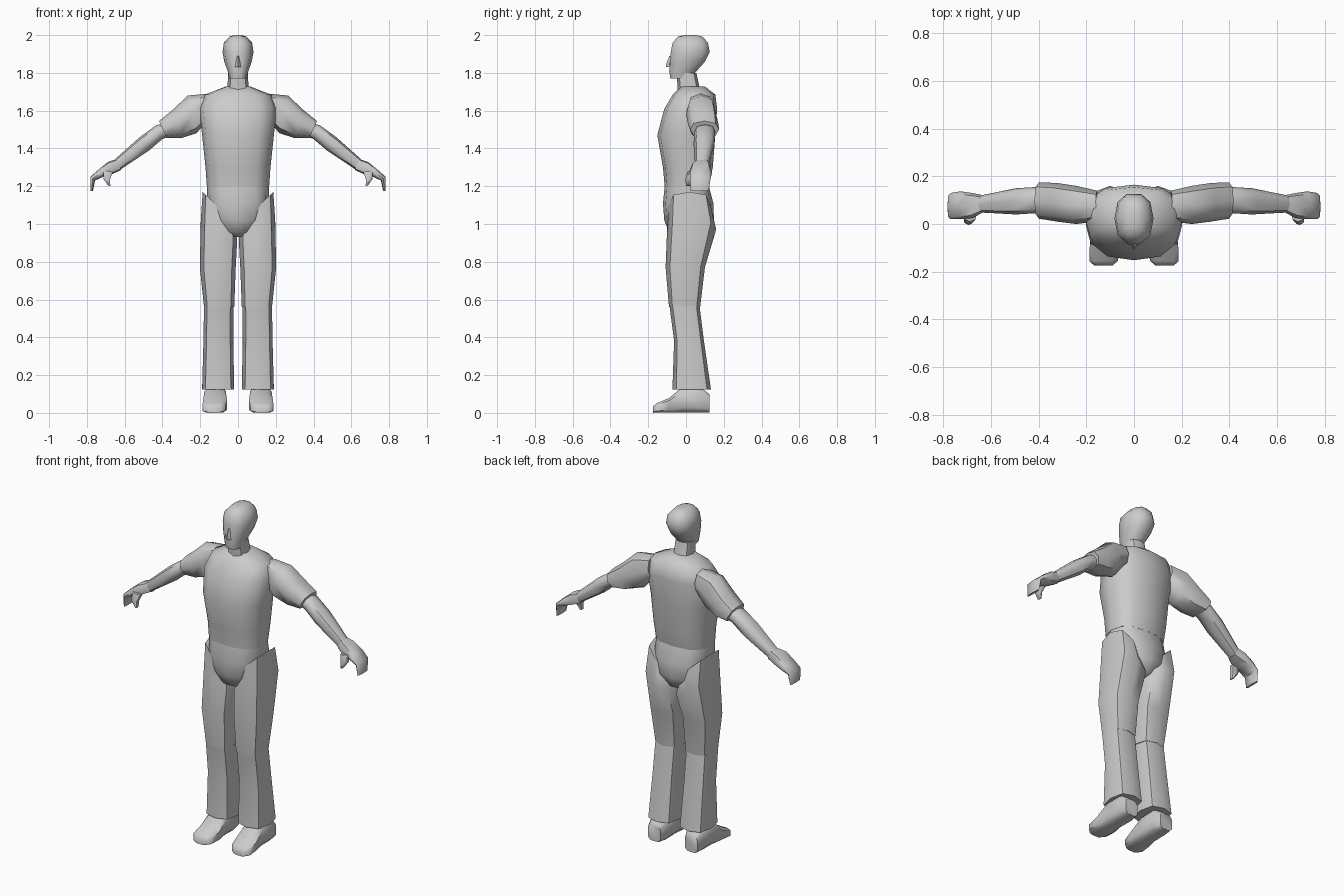
import bpy, bmesh, math
from mathutils import Vector

if "Cube" in bpy.data.objects:
    bpy.data.objects.remove(bpy.data.objects["Cube"])

grey = bpy.data.materials.new("plain grey")
grey.diffuse_color = (0.6, 0.6, 0.6, 1)
grey.use_nodes = True
grey.node_tree.nodes["Principled BSDF"].inputs["Base Color"].default_value = grey.diffuse_color


# Section helpers: each returns (centre, first half axis, second half axis)
def flat(x0, x1, y0, y1, z, tilt=0.0):
    """Horizontal section; tilt raises its +x side."""
    return (Vector(((x0 + x1) / 2, (y0 + y1) / 2, z)),
            Vector(((x1 - x0) / 2, 0, tilt)), Vector((0, (y1 - y0) / 2, 0)))


def centred(w, y0, y1, z):
    return flat(-w, w, y0, y1, z)


def across(xt, zt, xb, zb, y0, y1):
    """Limb section between an upper and a lower point, y0 to y1 deep."""
    return (Vector(((xt + xb) / 2, (y0 + y1) / 2, (zt + zb) / 2)),
            Vector((0, (y1 - y0) / 2, 0)),
            Vector(((xt - xb) / 2, 0, (zt - zb) / 2)))


def upright(x0, x1, z1, y):
    """Section facing y, resting on the ground."""
    return (Vector(((x0 + x1) / 2, y, z1 / 2)),
            Vector(((x1 - x0) / 2, 0, 0)), Vector((0, 0, z1 / 2)))


def loft(name, sections, n=8, power=2.4, side=1, turn=0.0):
    bm = bmesh.new()
    rings = []
    for c, u, v in sections:
        ring = []
        for i in range(n):
            a = 2 * math.pi * i / n + turn
            ca, sa = math.cos(a), math.sin(a)
            p = (c + u * math.copysign(abs(ca) ** (2 / power), ca)
                 + v * math.copysign(abs(sa) ** (2 / power), sa))
            ring.append(bm.verts.new((p.x * side, p.y, p.z)))
        rings.append(ring)
    for a, b in zip(rings, rings[1:]):
        for i in range(n):
            j = (i + 1) % n
            bm.faces.new((a[i], a[j], b[j], b[i]))
    bm.faces.new(rings[0])
    bm.faces.new(rings[-1])
    bmesh.ops.recalc_face_normals(bm, faces=bm.faces)
    me = bpy.data.meshes.new(name)
    bm.to_mesh(me)
    bm.free()
    me.materials.append(grey)
    me.shade_smooth()
    me.set_sharp_from_angle(angle=math.radians(52))
    ob = bpy.data.objects.new(name, me)
    bpy.context.collection.objects.link(ob)
    return ob


# Head, nose and neck
loft("head", [centred(.045, -.085, .02, 1.77), centred(.055, -.092, .06, 1.81),
              centred(.073, -.088, .105, 1.86), centred(.082, -.085, .13, 1.91),
              centred(.075, -.075, .12, 1.96), centred(.045, -.045, .09, 1.992),
              centred(.02, -.01, .055, 2.0)], n=10)
loft("nose", [centred(.016, -.105, -.07, 1.83), centred(.013, -.106, -.07, 1.845),
              centred(.006, -.088, -.07, 1.89)], n=4)
loft("neck", [centred(.06, -.045, .09, 1.67), centred(.055, -.045, .07, 1.73),
              centred(.053, -.05, .055, 1.80)])

# Shirt body
loft("torso", [centred(.165, -.113, .122, 1.20), centred(.172, -.122, .142, 1.30),
               centred(.19, -.152, .155, 1.47), centred(.205, -.115, .165, 1.61),
               centred(.175, -.07, .155, 1.685), centred(.065, -.03, .10, 1.728)],
     n=12, power=2.6)

# Hips narrowing to the crotch
loft("pelvis", [centred(.163, -.112, .12, 1.205), centred(.165, -.122, .145, 1.11),
                centred(.135, -.115, .148, 1.02), centred(.075, -.09, .12, .955),
                centred(.025, -.04, .06, .932)], n=12, power=2.6)

for side, tag in ((1, "left"), (-1, "right")):
    # Trouser legs
    loft(tag + "_thigh", [flat(.02, .18, -.09, .075, .56),
                          flat(.012, .202, -.108, .10, .77),
                          flat(.004, .197, -.10, .16, .97, .05),
                          flat(.04, .187, -.09, .13, 1.10, .07)],
         power=2.8, side=side)
    loft(tag + "_shin", [flat(.025, .18, -.087, .072, .565),
                         flat(.025, .183, -.063, .095, .38),
                         flat(.02, .19, -.072, .132, .125)],
         power=3, side=side)

    # Shoe, from heel to toe
    loft(tag + "_shoe", [upright(.08, .165, .10, .125), upright(.06, .178, .14, .075),
                         upright(.062, .18, .14, -.02), upright(.055, .188, .08, -.09),
                         upright(.065, .19, .052, -.155), upright(.09, .168, .035, -.175)],
         power=4, side=side, turn=math.pi / 8)

    # Sleeve, forearm, hand and thumb
    loft(tag + "_sleeve", [across(.16, 1.69, .15, 1.56, .01, .14),
                           across(.265, 1.68, .22, 1.48, 0, .16),
                           across(.345, 1.605, .30, 1.455, .01, .172),
                           across(.418, 1.545, .378, 1.455, .022, .175)], side=side)
    loft(tag + "_forearm", [across(.37, 1.53, .34, 1.47, .06, .15),
                            across(.43, 1.525, .40, 1.45, .045, .155),
                            across(.52, 1.46, .47, 1.39, .04, .15),
                            across(.655, 1.34, .628, 1.285, .048, .12)], side=side)
    loft(tag + "_hand", [across(.64, 1.345, .62, 1.285, .05, .12),
                         across(.69, 1.328, .665, 1.265, .025, .13),
                         across(.74, 1.287, .715, 1.25, .02, .137),
                         across(.782, 1.25, .757, 1.23, .02, .13),
                         across(.782, 1.175, .768, 1.175, .025, .12)],
         power=3.2, side=side)
    loft(tag + "_thumb", [across(.715, 1.285, .66, 1.275, .01, .06),
                          across(.715, 1.24, .675, 1.235, -.004, .04),
                          across(.69, 1.205, .675, 1.20, .0, .03)],
         n=6, side=side)
